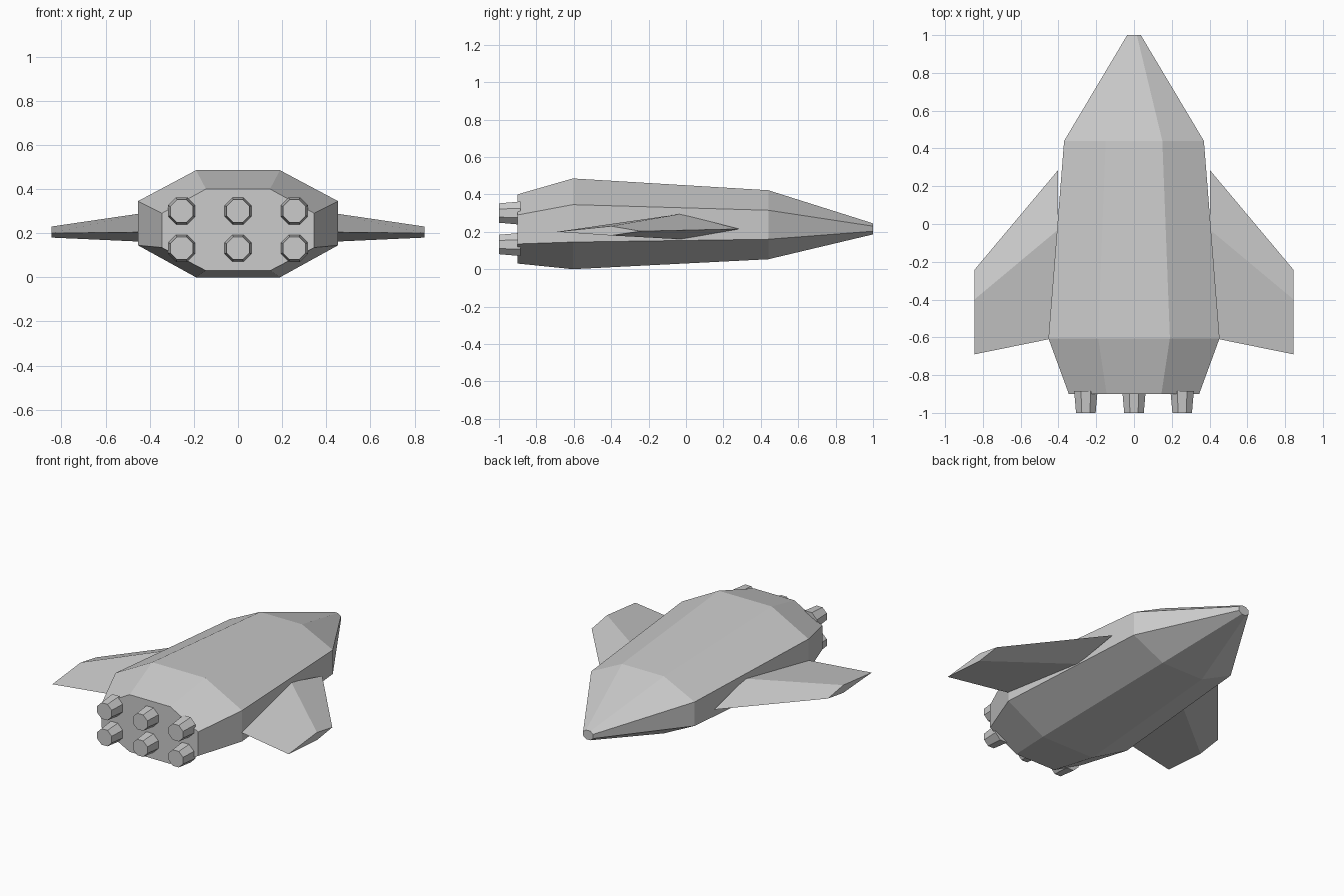
import bpy
import bmesh
import math

cube = bpy.data.objects.get("Cube")
if cube:
    bpy.data.objects.remove(cube, do_unlink=True)

grey = bpy.data.materials.new("light grey")
grey.use_nodes = True
grey.diffuse_color = (0.6, 0.6, 0.6, 1)
grey.node_tree.nodes["Principled BSDF"].inputs["Base Color"].default_value = (0.6, 0.6, 0.6, 1)


def loft(name, rings):
    """Skin a closed, capped solid through equal-sized rings of points."""
    bm = bmesh.new()
    loops = [[bm.verts.new(p) for p in ring] for ring in rings]
    for a, b in zip(loops, loops[1:]):
        for i in range(len(a)):
            j = (i + 1) % len(a)
            bm.faces.new((a[i], a[j], b[j], b[i]))
    bm.faces.new(loops[0])
    bm.faces.new(loops[-1])
    bmesh.ops.recalc_face_normals(bm, faces=bm.faces)
    mesh = bpy.data.meshes.new(name)
    bm.to_mesh(mesh)
    bm.free()
    mesh.materials.append(grey)
    obj = bpy.data.objects.new(name, mesh)
    bpy.context.collection.objects.link(obj)
    return obj


def hull_ring(y, side, flat, top, upper, lower, bottom):
    """Eight-sided hull section, symmetric in x."""
    right = [(flat, top), (side, upper), (side, lower), (flat, bottom)]
    left = [(-x, z) for x, z in reversed(right)]
    return [(x, y, z) for x, z in right + left]


# Hull, from the engine bulkhead to the blunt nose
loft("hull", [
    hull_ring(-0.90, 0.345, 0.145, 0.40, 0.29, 0.135, 0.03),
    hull_ring(-0.605, 0.453, 0.19, 0.485, 0.345, 0.145, 0.0),
    hull_ring(0.44, 0.37, 0.15, 0.422, 0.315, 0.16, 0.053),
    hull_ring(1.0, 0.036, 0.015, 0.245, 0.23, 0.203, 0.186),
])

# Swept wings with a diamond section: leading edge, ridge, trailing edge, keel
root = [(0.285, 0.215), (-0.03, 0.295), (-0.60, 0.205), (-0.03, 0.16)]
tip = [(-0.243, 0.203), (-0.40, 0.23), (-0.69, 0.20), (-0.40, 0.18)]
for name, s in (("left_wing", 1), ("right_wing", -1)):
    loft(name, [[(s * x, y, z) for y, z in ring]
                for x, ring in ((0.402, root), (0.845, tip))])


def nozzle_ring(cx, cz, y, r):
    angles = [math.pi * (i + 0.5) / 4 for i in range(8)]
    return [(cx + r * math.cos(a), y, cz + r * math.sin(a)) for a in angles]


# Two rows of three tapered engine nozzles
for row, z in (("upper", 0.30), ("lower", 0.132)):
    for place, x in (("left", 0.255), ("middle", 0), ("right", -0.255)):
        loft(f"{row}_{place}_engine", [nozzle_ring(x, z, -0.885, 0.067),
                                       nozzle_ring(x, z, -1.0, 0.056)])
